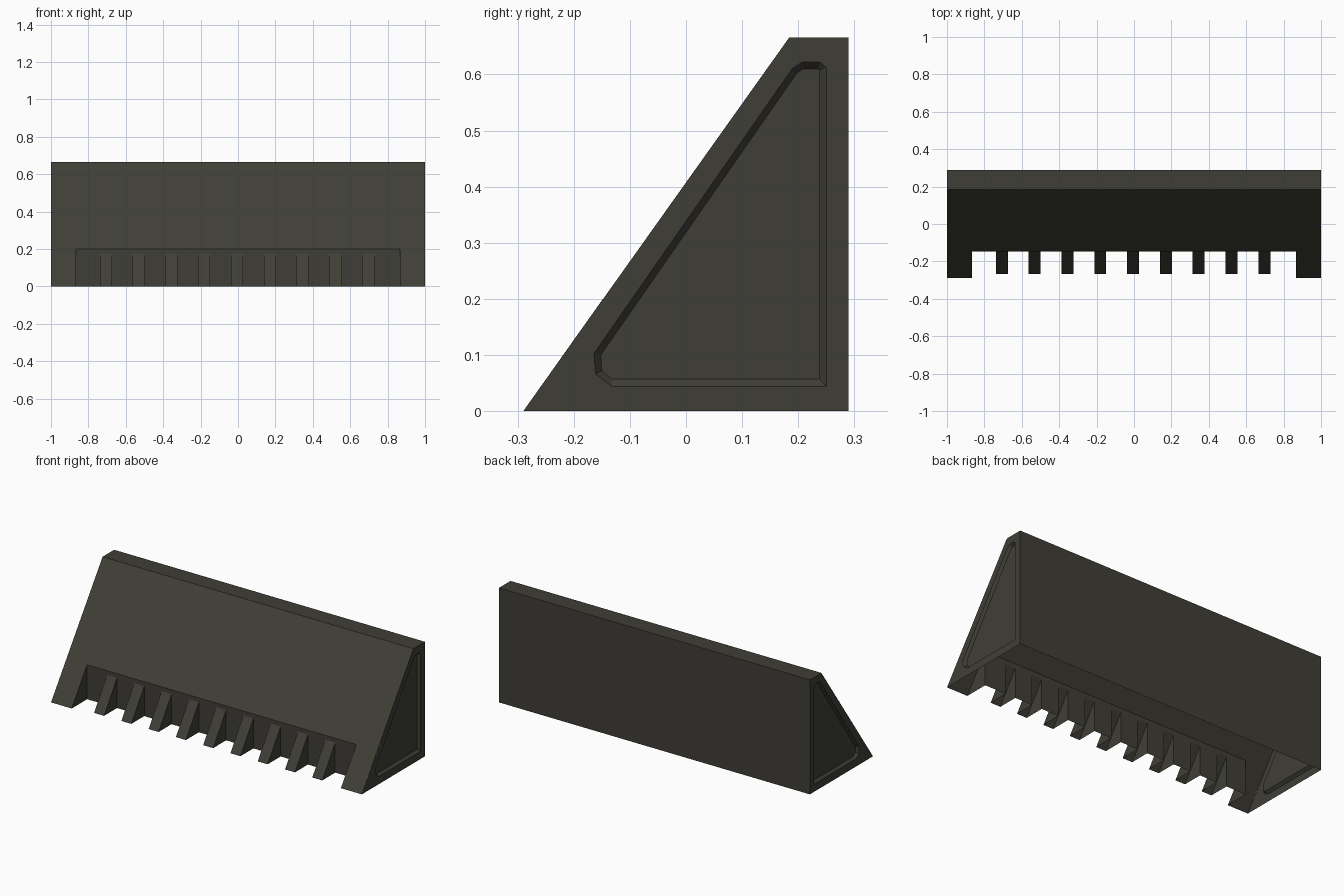
import bpy, bmesh
from mathutils import Vector

if "Cube" in bpy.data.objects:
    bpy.data.objects.remove(bpy.data.objects["Cube"])

mat = bpy.data.materials.new("dark olive grey")
mat.diffuse_color = (0.050, 0.048, 0.037, 1)
mat.use_nodes = True
mat.node_tree.nodes["Principled BSDF"].inputs["Base Color"].default_value = mat.diffuse_color

# Key sizes: the shell is open underneath
PROFILE = [(-0.29, 0), (0.29, 0), (0.29, 0.666), (0.184, 0.666)]
NOTCH_Y, NOTCH_Z, RIB_Z = -0.148, 0.2, 0.175
NX0, NX1 = -0.867, 0.865
RIB_W, RIB_FRONT = 0.032, -0.267
RIBS = [-0.005 + 0.1755 * i for i in range(-4, 5)]


def add_face(bm, pts, out):
    """Add a flat face whose normal points towards 'out'."""
    f = bm.faces.new([bm.verts.new(p) for p in pts])
    f.normal_update()
    if f.normal.dot(Vector(out)) < 0:
        f.normal_flip()


def finish(bm, name):
    bmesh.ops.remove_doubles(bm, verts=bm.verts, dist=1e-5)
    me = bpy.data.meshes.new(name)
    bm.to_mesh(me)
    bm.free()
    me.materials.append(mat)
    ob = bpy.data.objects.new(name, me)
    bpy.context.collection.objects.link(ob)


def strip(bm, x0, x1, a, b, out):
    """Rectangle spanning x0..x1 between two (y, z) points."""
    add_face(bm, [(x0, *a), (x1, *a), (x1, *b), (x0, *b)], out)


# Housing: back, top and sloped front with a notch at the bottom
bm = bmesh.new()
toe, heel, back_top, front_top = PROFILE
lip = (NOTCH_Y, NOTCH_Z)
strip(bm, -1, 1, heel, back_top, (0, 1, 0))
strip(bm, -1, 1, back_top, front_top, (0, 0, 1))
strip(bm, -1, 1, front_top, lip, (0, -1, 0))
strip(bm, -1, NX0, lip, toe, (0, -1, 0))
strip(bm, NX1, 1, lip, toe, (0, -1, 0))
for x, s in ((NX0, 1), (NX1, -1)):
    add_face(bm, [(x, *toe), (x, *lip), (x, NOTCH_Y, 0)], (s, 0, 0))
finish(bm, "housing")

# Notch wall: strips between ribs and a band above them
bm = bmesh.new()
strip(bm, NX0, NX1, (NOTCH_Y, RIB_Z), lip, (0, -1, 0))
starts = [NX0] + [c + RIB_W for c in RIBS]
ends = [c - RIB_W for c in RIBS] + [NX1]
for a, b in zip(starts, ends):
    strip(bm, a, b, (NOTCH_Y, 0), (NOTCH_Y, RIB_Z), (0, -1, 0))
finish(bm, "notch_wall")

# Hollow wedge ribs
for i, c in enumerate(RIBS):
    bm = bmesh.new()
    strip(bm, c - RIB_W, c + RIB_W, (RIB_FRONT, 0), (NOTCH_Y, RIB_Z), (0, -1, 0))
    for s in (-1, 1):
        x = c + s * RIB_W
        add_face(bm, [(x, RIB_FRONT, 0), (x, NOTCH_Y, RIB_Z), (x, NOTCH_Y, 0)], (s, 0, 0))
    finish(bm, f"rib_{i + 1}")

# End panels with a bevelled recess
OUTER = [(-0.132, 0.044), (0.25, 0.044), (0.25, 0.612), (0.239, 0.622),
         (0.207, 0.622), (0.189, 0.610), (-0.164, 0.103), (-0.161, 0.066)]
INNER = [(-0.132, 0.057), (0.238, 0.057), (0.238, 0.606), (0.235, 0.610),
         (0.209, 0.610), (0.198, 0.603), (-0.152, 0.100), (-0.150, 0.072)]
DEPTH = 0.015
for s, name in ((-1, "left_end"), (1, "right_end")):
    bm = bmesh.new()
    edges = []
    for loop in (PROFILE, OUTER):
        vs = [bm.verts.new((s, *p)) for p in loop]
        edges += [bm.edges.new((vs[i - 1], vs[i])) for i in range(len(vs))]
    bmesh.ops.triangle_fill(bm, use_beauty=True, use_dissolve=False, edges=edges)
    for f in bm.faces:
        f.normal_update()
        if f.normal.x * s < 0:
            f.normal_flip()
    xi = s * (1 - DEPTH)
    for i in range(len(OUTER)):
        add_face(bm, [(s, *OUTER[i - 1]), (s, *OUTER[i]),
                      (xi, *INNER[i]), (xi, *INNER[i - 1])], (s, 0, 0))
    add_face(bm, [(xi, *p) for p in INNER], (s, 0, 0))
    finish(bm, name)
